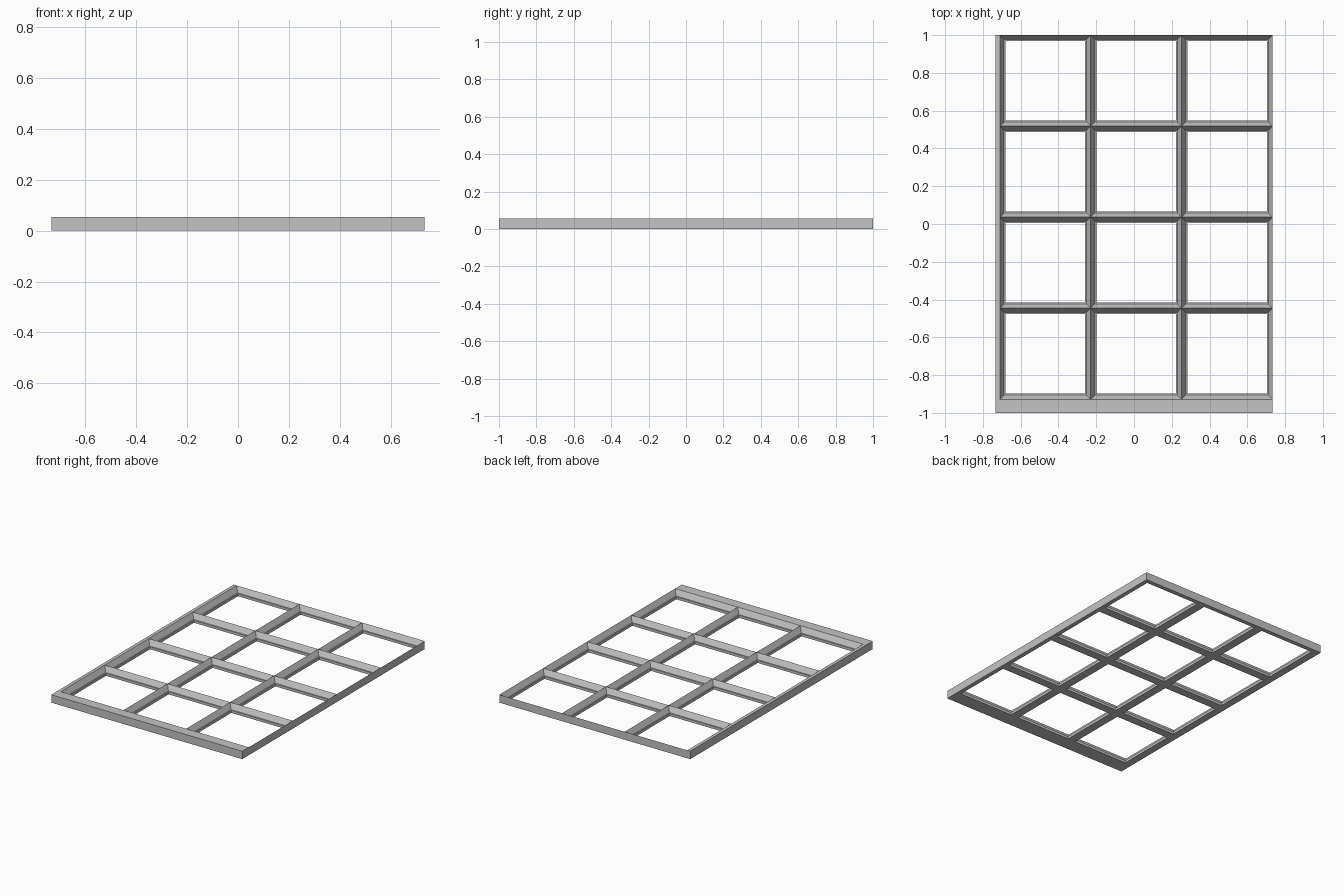
import bpy
import bmesh

if "Cube" in bpy.data.objects:
    bpy.data.objects.remove(bpy.data.objects["Cube"], do_unlink=True)

# Overall dimensions
COLS, ROWS = 3, 4
RIGHT, BACK, HEIGHT = 0.733, 1.0, 0.055
LEFT_RIDGE, FRONT_RIDGE = -0.71, -0.928
PITCH_X = (RIGHT - LEFT_RIDGE) / COLS
PITCH_Y = (BACK - FRONT_RIDGE) / ROWS

# Half-bar section as (inset from ridge, height): slope, glazing ledge, wall, underside
SECTION = [(0, HEIGHT), (0.022, 0.018), (0.03, 0.018), (0.03, 0), (0, 0)]

gray = bpy.data.materials.new("frame gray")
gray.use_nodes = True
color = (0.55, 0.55, 0.55, 1)
gray.diffuse_color = color
gray.node_tree.nodes["Principled BSDF"].inputs["Base Color"].default_value = color

bm = bmesh.new()


def merge():
    bmesh.ops.remove_doubles(bm, verts=bm.verts[:], dist=0.0005)


def add_pane(x0, y0):
    """Sweep the half-bar section around one opening with mitred corners."""
    rings = []
    for inset, z in SECTION:
        xa, xb = x0 + inset, x0 + PITCH_X - inset
        ya, yb = y0 + inset, y0 + PITCH_Y - inset
        rings.append([bm.verts.new((x, y, z))
                      for x, y in ((xa, ya), (xb, ya), (xb, yb), (xa, yb))])
    for outer, inner in zip(rings, rings[1:]):
        for i in range(4):
            j = (i + 1) % 4
            bm.faces.new((outer[i], outer[j], inner[j], inner[i]))


def extrude_boundary(test, offset):
    """Extrude open edges whose vertices all pass the test."""
    edges = [e for e in bm.edges if e.is_boundary and all(test(v.co) for v in e.verts)]
    result = bmesh.ops.extrude_edge_only(bm, edges=edges)
    verts = [g for g in result["geom"] if isinstance(g, bmesh.types.BMVert)]
    bmesh.ops.translate(bm, verts=verts, vec=offset)


# Grid of openings
for col in range(COLS):
    for row in range(ROWS):
        add_pane(LEFT_RIDGE + col * PITCH_X, FRONT_RIDGE + row * PITCH_Y)
merge()

# Flat border strips on the left and the front, top and underside together
extrude_boundary(lambda p: p.x < LEFT_RIDGE + 0.001, (-RIGHT - LEFT_RIDGE, 0, 0))
extrude_boundary(lambda p: p.y < FRONT_RIDGE + 0.001, (0, -BACK - FRONT_RIDGE, 0))

# Outer walls
extrude_boundary(lambda p: p.z > HEIGHT - 0.001, (0, 0, -HEIGHT))
merge()
bmesh.ops.recalc_face_normals(bm, faces=bm.faces[:])

mesh = bpy.data.meshes.new("window_frame")
bm.to_mesh(mesh)
bm.free()
mesh.materials.append(gray)
frame = bpy.data.objects.new("window_frame", mesh)
bpy.context.collection.objects.link(frame)
